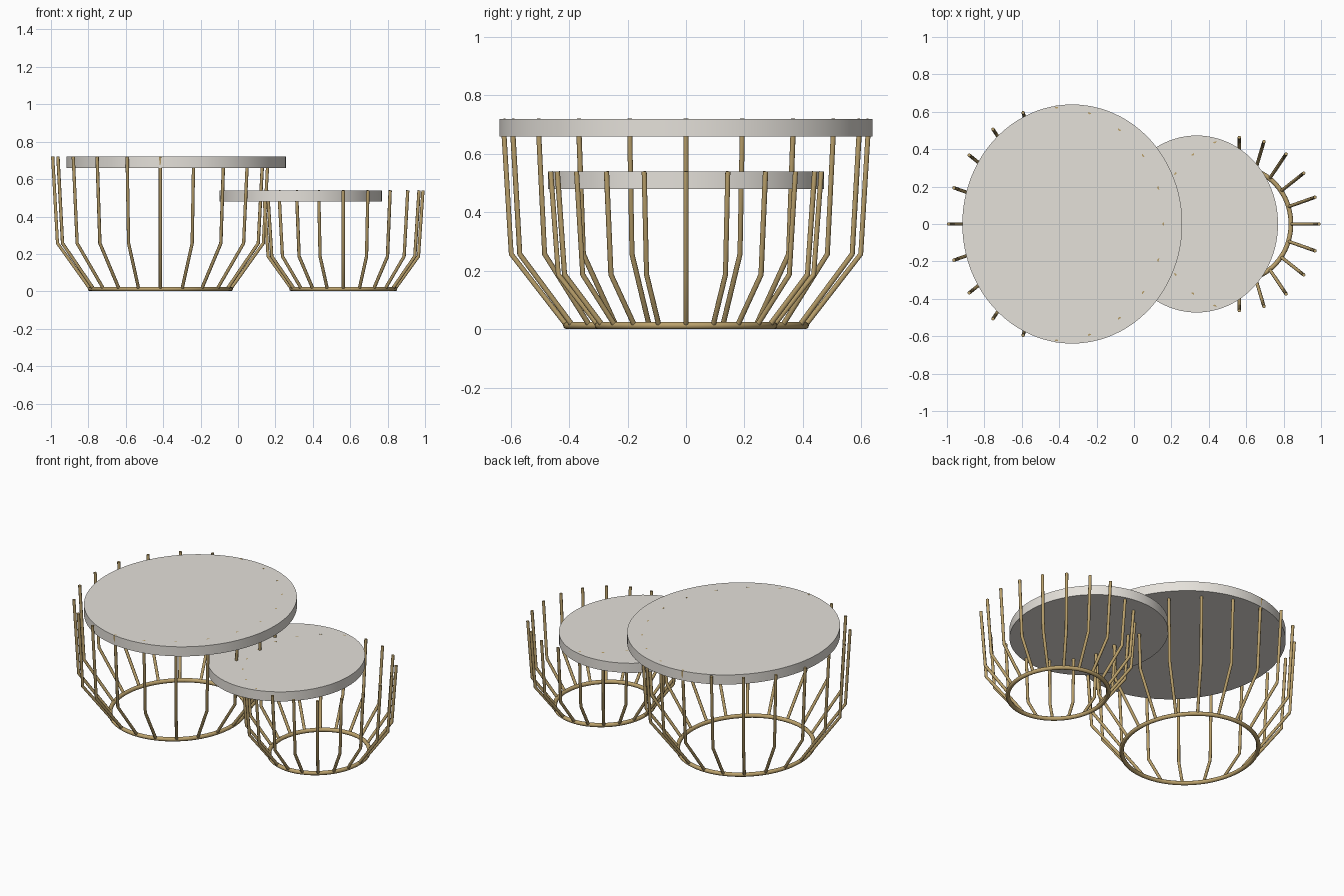
import bpy
from math import cos, sin, tau, radians

if "Cube" in bpy.data.objects:
    bpy.data.objects.remove(bpy.data.objects["Cube"])

SQUASH = 0.92   # the plan is slightly narrower in x than in y
RODS = 20


def material(name, color):
    m = bpy.data.materials.new(name)
    m.diffuse_color = color
    m.use_nodes = True
    m.node_tree.nodes["Principled BSDF"].inputs["Base Color"].default_value = m.diffuse_color
    return m


brass = material("brass", (0.50, 0.36, 0.15, 1))
stone = material("stone", (0.78, 0.75, 0.70, 1))


def smooth(ob, mat):
    bpy.ops.object.select_all(action='DESELECT')
    ob.select_set(True)
    bpy.context.view_layer.objects.active = ob
    if ob.type == 'CURVE':
        bpy.ops.object.convert(target='MESH')
        ob = bpy.context.object
    ob.data.materials.clear()
    ob.data.materials.append(mat)
    bpy.ops.object.shade_smooth_by_angle(angle=radians(40))
    return ob


def tubes(name, paths, radius, cyclic=False):
    cu = bpy.data.curves.new(name, 'CURVE')
    cu.dimensions = '3D'
    cu.bevel_depth = radius
    cu.bevel_resolution = 3
    cu.use_fill_caps = not cyclic
    for pts in paths:
        sp = cu.splines.new('POLY')
        sp.points.add(len(pts) - 1)
        for p, co in zip(sp.points, pts):
            p.co = (*co, 1)
        sp.use_cyclic_u = cyclic
    ob = bpy.data.objects.new(name, cu)
    bpy.context.collection.objects.link(ob)
    return smooth(ob, brass)


def table(prefix, frame_x, profile, top_x, top_r, top_z):
    def at(r, z, a):
        return (frame_x + SQUASH * r * cos(a), r * sin(a), z)

    # base ring
    ring_r = profile[0][0]
    tubes(prefix + "_base_ring",
          [[at(ring_r, 0.0125, tau * i / 80) for i in range(80)]], 0.0125, True)

    # bent rods around the ring
    tubes(prefix + "_rods",
          [[at(r, z, tau * i / RODS) for r, z in profile] for i in range(RODS)], 0.009)

    # oval top slab
    z0, z1 = top_z
    bpy.ops.mesh.primitive_cylinder_add(vertices=96, radius=top_r, depth=z1 - z0,
                                        location=(top_x, 0, (z0 + z1) / 2))
    ob = bpy.context.object
    ob.name = prefix + "_top"
    ob.scale.x = SQUASH
    bpy.ops.object.transform_apply(location=False, rotation=False, scale=True)
    smooth(ob, stone)


# profiles are (radius, height) from the ring up to the rod tip
table("large_table", -0.415, [(0.408, 0.0125), (0.598, 0.257), (0.626, 0.72)],
      -0.33, 0.639, (0.66, 0.72))
table("small_table", 0.563, [(0.300, 0.0125), (0.437, 0.187), (0.463, 0.54)],
      0.335, 0.473, (0.48, 0.54))
